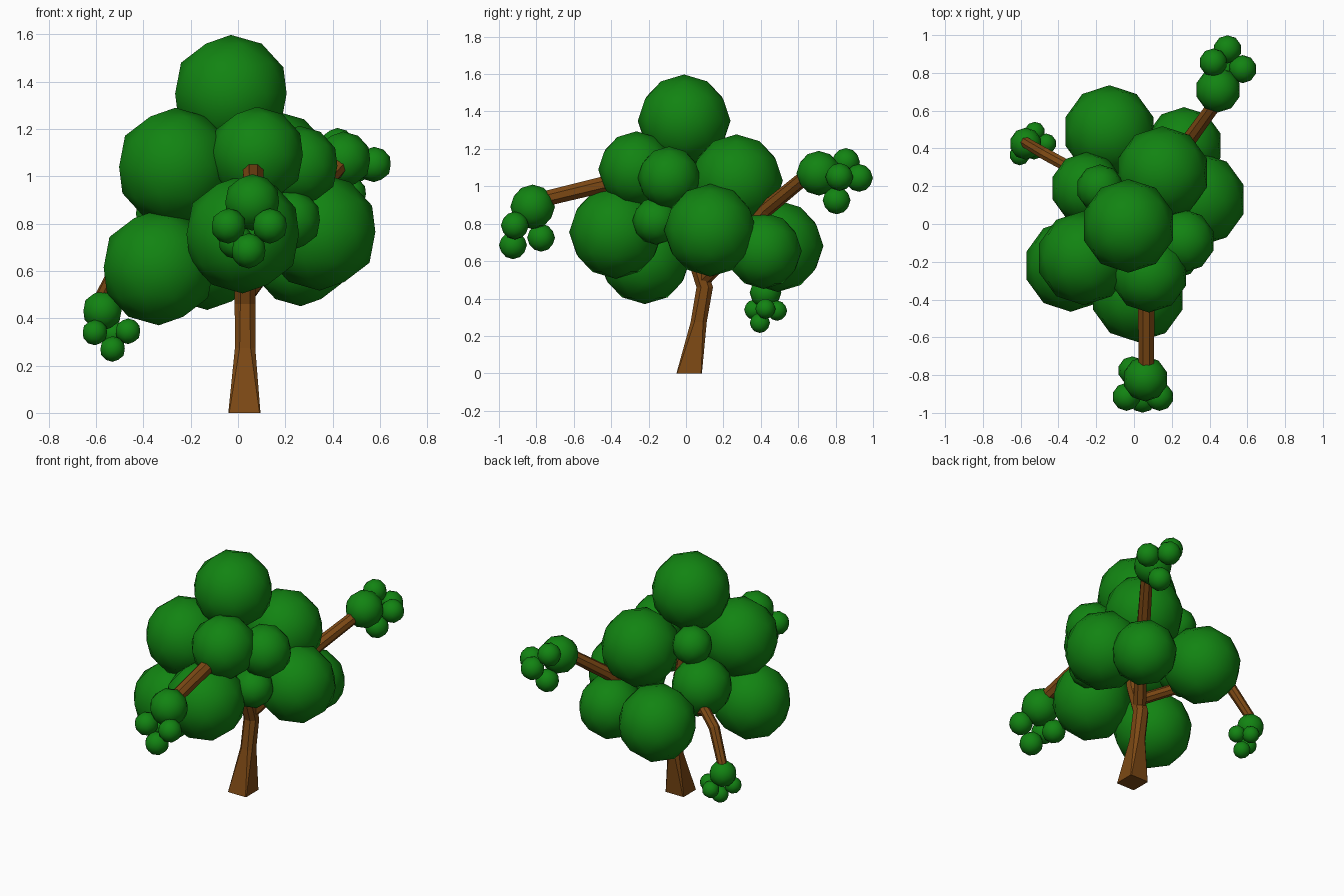
import bpy, bmesh, math
from mathutils import Vector

if "Cube" in bpy.data.objects:
    bpy.data.objects.remove(bpy.data.objects["Cube"])


def material(name, rgb):
    m = bpy.data.materials.new(name)
    m.diffuse_color = (*rgb, 1)
    m.use_nodes = True
    m.node_tree.nodes["Principled BSDF"].inputs["Base Color"].default_value = m.diffuse_color
    return m


LEAF = material("leaf_green", (0.006, 0.23, 0.006))
BARK = material("bark_brown", (0.20, 0.065, 0.007))


def finish(bm, name, mat, smooth):
    bmesh.ops.recalc_face_normals(bm, faces=bm.faces)
    for f in bm.faces:
        f.smooth = smooth
    me = bpy.data.meshes.new(name)
    bm.to_mesh(me)
    bm.free()
    me.materials.append(mat)
    ob = bpy.data.objects.new(name, me)
    bpy.context.collection.objects.link(ob)


def leaf_ball(name, centre, r):
    bm = bmesh.new()
    bmesh.ops.create_icosphere(bm, subdivisions=2, radius=r * 1.02)
    bmesh.ops.translate(bm, verts=bm.verts, vec=centre)
    finish(bm, name, LEAF, True)


def loft(bm, rings):
    rows = [[bm.verts.new(p) for p in ring] for ring in rings]
    n = len(rows[0])
    for a, b in zip(rows, rows[1:]):
        for i in range(n):
            j = (i + 1) % n
            bm.faces.new((a[i], a[j], b[j], b[i]))
    bm.faces.new(rows[0][::-1])
    bm.faces.new(rows[-1])


def branch(name, path, radii, sides=8):
    pts = [Vector(p) for p in path]
    rings = []
    for i, p in enumerate(pts):
        d = (pts[min(i + 1, len(pts) - 1)] - pts[max(i - 1, 0)]).normalized()
        u = d.cross(Vector((0, 0, 1))).normalized()
        v = u.cross(d)
        angs = [2 * math.pi * (k + 0.5) / sides for k in range(sides)]
        rings.append([p + radii[i] * (math.cos(a) * u + math.sin(a) * v) for a in angs])
    bm = bmesh.new()
    loft(bm, rings)
    finish(bm, name, BARK, False)


# Trunk: square flared foot turning into a chamfered column
# (x, y, z, half width, chamfer)
sections = [(0.027, 0.017, 0, 0.068, 0.004), (0.03, 0.068, 0.275, 0.043, 0.02),
            (0.03, 0.10, 0.46, 0.044, 0.024), (0.03, 0.04, 0.65, 0.044, 0.024),
            (0.02, 0.0, 0.85, 0.04, 0.022), (-0.02, 0.0, 1.15, 0.03, 0.016)]
rings = []
for x, y, z, h, c in sections:
    k = h - c
    outline = [(h, -k), (h, k), (k, h), (-k, h), (-h, k), (-h, -k), (-k, -h), (k, -h)]
    rings.append([(x + a, y + b, z) for a, b in outline])
bm = bmesh.new()
loft(bm, rings)
finish(bm, "trunk", BARK, False)

# Branches
branch("front_branch", [(0.03, 0.02, 0.76), (0.06, -0.18, 0.97), (0.065, -0.44, 1.01),
                        (0.065, -0.79, 0.925)], [0.045, 0.047, 0.047, 0.044])
branch("back_branch", [(0.03, 0.09, 0.50), (0.14, 0.23, 0.65), (0.28, 0.43, 0.88),
                       (0.44, 0.65, 1.06)], [0.042, 0.042, 0.042, 0.038])
branch("left_branch", [(0.02, 0.08, 0.56), (-0.36, 0.31, 0.755), (-0.47, 0.37, 0.69),
                       (-0.58, 0.435, 0.48)], [0.036, 0.034, 0.034, 0.03])

# Crown
crown = [(-0.03, -0.01, 1.35, 0.243), (0.08, -0.265, 1.09, 0.2), (-0.265, -0.18, 1.04, 0.245),
         (-0.335, -0.22, 0.615, 0.24), (0.02, -0.375, 0.755, 0.245), (0.345, 0.13, 0.765, 0.243),
         (0.265, 0.415, 0.655, 0.2), (-0.13, 0.49, 0.68, 0.24), (0.15, 0.27, 1.03, 0.243),
         (0.26, -0.09, 1.045, 0.165), (0.225, -0.16, 0.815, 0.125),
         (-0.25, 0.19, 0.845, 0.187), (-0.18, 0.19, 1.1, 0.123)]
for i, (x, y, z, r) in enumerate(crown):
    leaf_ball(f"crown_ball_{i + 1}", (x, y, z), r)

# Leaf tufts at the branch ends: one larger ball and four small ones
tufts = {
    "front": (0.117, 0.073, [(0.06, -0.82, 0.89), (-0.04, -0.915, 0.79), (0.135, -0.915, 0.79),
                             (0.045, -0.925, 0.685), (-0.01, -0.775, 0.725)]),
    "back": (0.117, 0.073, [(0.445, 0.71, 1.07), (0.42, 0.855, 1.13), (0.575, 0.82, 1.05),
                            (0.495, 0.925, 1.045), (0.47, 0.805, 0.925)]),
    "left": (0.083, 0.053, [(-0.573, 0.425, 0.432), (-0.605, 0.365, 0.34), (-0.465, 0.425, 0.345),
                            (-0.53, 0.395, 0.27), (-0.525, 0.487, 0.335)]),
}
for name, (big, small, centres) in tufts.items():
    for i, c in enumerate(centres):
        leaf_ball(f"{name}_tuft_ball_{i + 1}", c, small if i else big)
